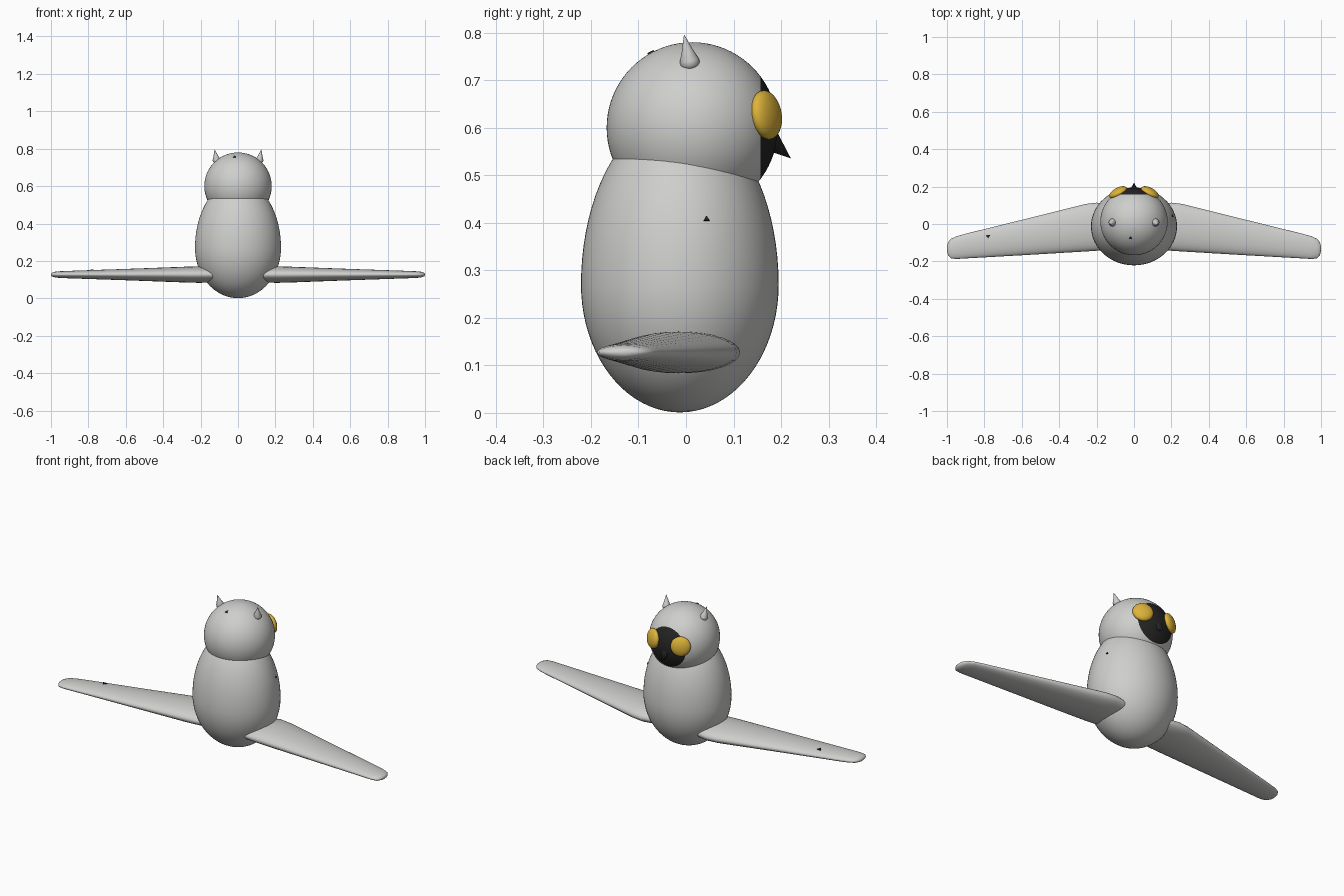
import bpy, bmesh, math
from mathutils import Vector, Matrix

cube = bpy.data.objects.get("Cube")
if cube:
    bpy.data.objects.remove(cube, do_unlink=True)


def material(name, rgb):
    m = bpy.data.materials.new(name)
    m.use_nodes = True
    m.diffuse_color = (*rgb, 1)
    m.node_tree.nodes["Principled BSDF"].inputs["Base Color"].default_value = (*rgb, 1)
    return m


GREY = material("feather grey", (0.62, 0.62, 0.61))
DARK = material("mask black", (0.018, 0.018, 0.018))
AMBER = material("eye amber", (0.72, 0.45, 0.04))


def finish(name, bm, mats, mirror=False, angle=50):
    bmesh.ops.recalc_face_normals(bm, faces=bm.faces)
    me = bpy.data.meshes.new(name)
    bm.to_mesh(me)
    bm.free()
    ob = bpy.data.objects.new(name, me)
    bpy.context.collection.objects.link(ob)
    for m in mats:
        me.materials.append(m)
    if mirror:
        ob.modifiers.new("mirror", 'MIRROR')
    bpy.ops.object.select_all(action='DESELECT')
    ob.select_set(True)
    bpy.context.view_layer.objects.active = ob
    bpy.ops.object.shade_smooth_by_angle(angle=math.radians(angle))
    return ob


def ball(radii, matrix, u=48, v=32):
    bm = bmesh.new()
    bmesh.ops.create_uvsphere(bm, u_segments=u, v_segments=v, radius=1,
                              matrix=matrix @ Matrix.Diagonal((*radii, 1)))
    return bm


def loft(rings):
    """Skin a list of equal closed rings and cap both ends."""
    bm = bmesh.new()
    loops = [[bm.verts.new(p) for p in ring] for ring in rings]
    n = len(loops[0])
    for a, b in zip(loops, loops[1:]):
        for i in range(n):
            j = (i + 1) % n
            bm.faces.new((a[i], a[j], b[j], b[i]))
    bm.faces.new(loops[0])
    bm.faces.new(loops[-1])
    return bm


def aim(origin, direction):
    rot = Vector(direction).to_track_quat('Z', 'Y').to_matrix().to_4x4()
    return Matrix.Translation(origin) @ rot


# Egg-shaped body: a short lower half and a taller upper half
bm = ball((1, 1, 1), Matrix(), 64, 40)
for v in bm.verts:
    v.co = (v.co.x * 0.23, v.co.y * 0.208 - 0.013,
            0.27 + v.co.z * (0.36 if v.co.z > 0 else 0.269))
finish("body", bm, [GREY])

# Round head with a dark face mask cut into one side
HEAD, HEAD_R, MASK_Y = Vector((0, 0.013, 0.6)), 0.18, 0.157
bm = ball((HEAD_R,) * 3, Matrix.Translation(HEAD), 64, 40)
bmesh.ops.bisect_plane(bm, geom=bm.verts[:] + bm.edges[:] + bm.faces[:],
                       plane_co=(0, MASK_Y, 0), plane_no=(0, 1, 0))
for f in bm.faces:
    f.material_index = int(f.calc_center_median().y > MASK_Y)
finish("head", bm, [GREY, DARK])

# Bulging eyes lying on the head surface
eye = Vector((0.085, 0.169, 0.627))
finish("eyes", ball((0.052, 0.052, 0.024), aim(eye, eye - HEAD), 32, 20), [AMBER], True)

# Beak
bm = bmesh.new()
bmesh.ops.create_cone(bm, cap_ends=True, segments=16, radius1=0.024, radius2=0,
                      depth=0.06, matrix=aim((0, 0.198, 0.555), (0, 0.7, -0.6)))
finish("beak", bm, [DARK])

# Teardrop ear tufts
base, tip = Vector((0.112, 0.011, 0.722)), Vector((0.125, -0.004, 0.796))
frame = aim(base, tip - base)
profile = [(0.004, 0), (0.015, 0.004), (0.021, 0.013), (0.02, 0.022),
           (0.012, 0.042), (0.0005, 0.076)]
rings = []
for r, h in profile:
    angles = [math.tau * i / 20 for i in range(20)]
    rings.append([frame @ Vector((r * math.cos(a), r * math.sin(a), h)) for a in angles])
finish("ear_tufts", loft(rings), [GREY], True)

# Swept wings: x, leading y, trailing y, half thickness
stations = [(0.12, 0.10, -0.135, 0.04), (0.2, 0.114, -0.143, 0.044),
            (0.26, 0.107, -0.147, 0.043), (0.58, 0.027, -0.166, 0.031),
            (0.9, -0.052, -0.184, 0.02), (0.95, -0.066, -0.187, 0.018),
            (0.98, -0.08, -0.183, 0.015), (0.995, -0.1, -0.165, 0.01),
            (1.0, -0.122, -0.143, 0.004)]
rings = []
for x, lead, trail, t in stations:
    mid, half = (lead + trail) / 2, (lead - trail) / 2
    angles = [math.tau * i / 32 for i in range(32)]
    rings.append([(x, mid + half * math.cos(a), 0.127 + t * math.sin(a)) for a in angles])
finish("wings", loft(rings), [GREY], True)

# Tiny dark flecks on the head, body and one wing
flecks = [("head_fleck", (-0.018, -0.075, 0.757), (-0.1, -0.5, 0.87), 0.009),
          ("body_fleck", (0.206, 0.043, 0.408), (0.9, 0.2, 0.36), 0.007),
          ("wing_fleck", (-0.78, -0.065, 0.1505), (0, 0.1, 1), 0.013)]
for name, place, normal, size in flecks:
    bm = bmesh.new()
    bmesh.ops.create_cone(bm, cap_ends=True, segments=3, radius1=size, radius2=size,
                          depth=0.005, matrix=aim(place, normal))
    finish(name, bm, [DARK], angle=20)
